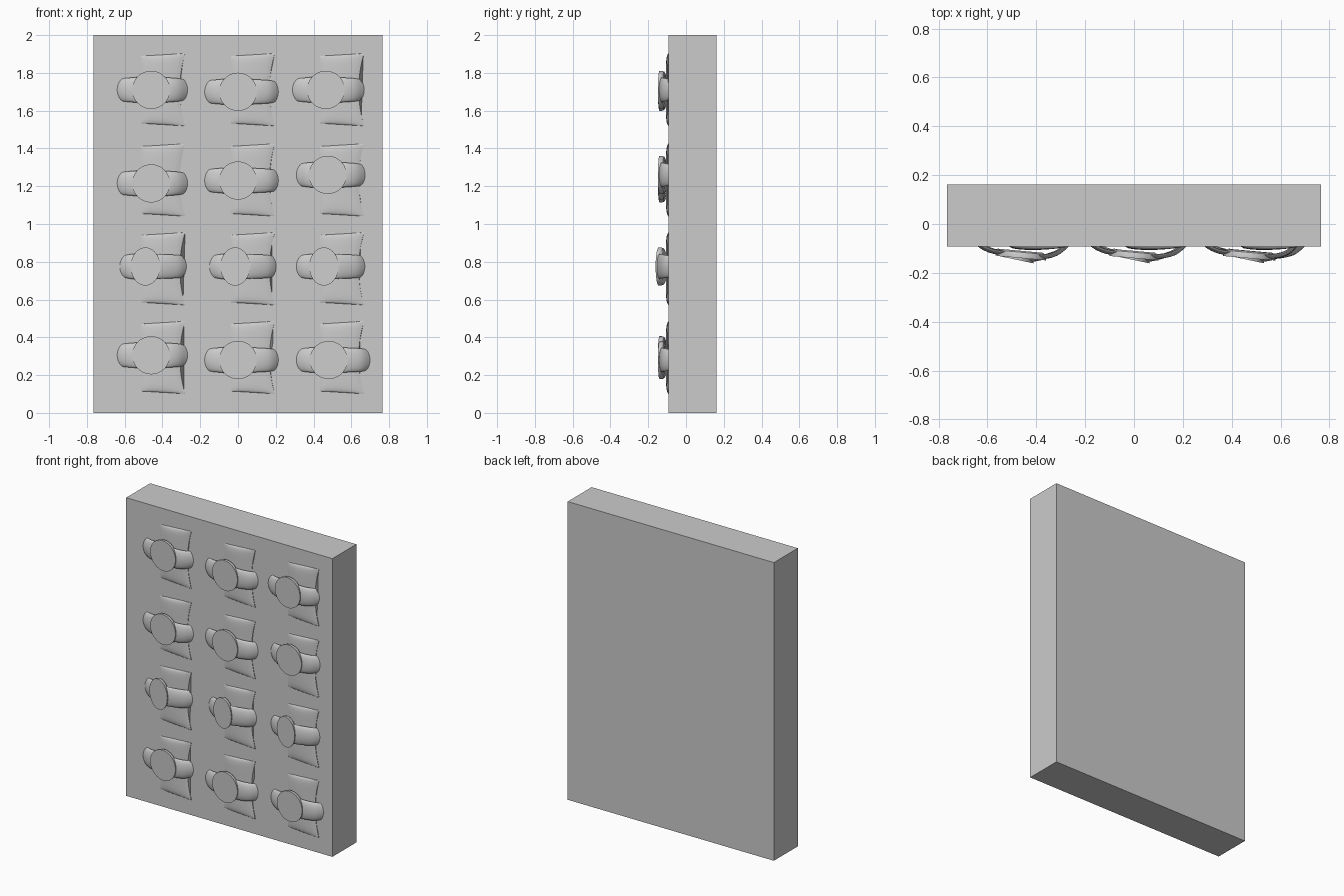
import bpy, bmesh, math

if "Cube" in bpy.data.objects:
    bpy.data.objects.remove(bpy.data.objects["Cube"])

FRONT = -0.092   # front plane of the board


def make(name, rings, closed=True, caps=True, angle=35):
    """Loft a list of equal-length point rings into a smooth-shaded object."""
    bm = bmesh.new()
    vs = [[bm.verts.new(p) for p in r] for r in rings]
    n = len(vs[0])
    for a, b in zip(vs, vs[1:]):
        for i in range(n if closed else n - 1):
            j = (i + 1) % n
            bm.faces.new((a[i], a[j], b[j], b[i]))
    if caps:
        bm.faces.new(vs[0])
        bm.faces.new(vs[-1])
    bmesh.ops.recalc_face_normals(bm, faces=bm.faces)
    me = bpy.data.meshes.new(name)
    bm.to_mesh(me)
    bm.free()
    ob = bpy.data.objects.new(name, me)
    bpy.context.collection.objects.link(ob)
    bpy.ops.object.select_all(action='DESELECT')
    ob.select_set(True)
    bpy.context.view_layer.objects.active = ob
    bpy.ops.object.shade_smooth_by_angle(angle=math.radians(angle))
    return ob


def spline(pts, t):
    """Catmull-Rom interpolation of (x, y, half height) stations."""
    s = min(int(t), len(pts) - 2)
    f = t - s
    p = [pts[max(0, min(len(pts) - 1, s + k))] for k in (-1, 0, 1, 2)]
    return [0.5 * (2 * b + (c - a) * f + (2 * a - 5 * b + 4 * c - d) * f * f
                   + (3 * b - a - 3 * c + d) * f ** 3) for a, b, c, d in zip(*p)]


def cushion(cx, cz):
    # tilted pillow: left side sinks into the board, right side is pinched
    rings = []
    n, m = 14, 24
    for i in range(n + 1):
        s = i / n
        front, back = [], []
        for j in range(m + 1):
            v = math.sin(math.pi / 2 * (2 * j / m - 1))
            right = 0.167 + 0.028 * abs(v) ** 2
            x = -0.037 + s * (right + 0.037)
            z = v * (0.178 + 0.014 * s)
            edge = max(0, 1 - v ** 8) ** 0.5
            h = 0.003 * s + 0.013 * edge * max(0, math.sin(math.pi * s ** 0.8)) ** 0.6
            front.append((cx + x, FRONT - h, cz + z))
            back.append((cx + x, FRONT + 0.01, cz + z))
        rings.append(front + back[::-1])
    make("cushion", rings, angle=50)


def watch(x, z, left, right, rx, y0, y1):
    # strap: arched band with a convex outer side, ends buried in the board
    st = [(left, FRONT + 0.006, 0.054), (left + 0.035, -0.109, 0.061),
          (x - rx, y0 + 0.006, 0.066), (x, (y0 + y1) / 2 + 0.008, 0.075),
          (x + rx * 0.9, y1 + 0.006, 0.066),
          (right - 0.05, -0.127, 0.061), (right, FRONT + 0.006, 0.052)]
    rings = []
    for k in range((len(st) - 1) * 5 + 1):
        px, py, h = spline(st, k / 5)
        outer = []
        for a in range(13):
            c = a / 6 - 1
            zz = math.sin(c * math.pi / 2)
            outer.append((px - 0.008 * zz * zz * (1 if px > x else -1),
                          py + 0.016 * (1 - math.sqrt(max(0, 1 - zz * zz))), z + h * zz))
        inner = [(px, py + 0.020, z + h * 0.9 * q) for q in (0.9, 0, -0.9)]
        rings.append(outer + inner)
    make("watch_strap", rings, angle=40)

    # case: flat tilted round face with sides running back to the strap
    slope = (y1 - y0) / (2 * rx)
    rings = []
    for scale, depth in ((1, 0), (1.0, 0.012), (0.96, 0.024), (0.86, 0.030)):
        rings.append([(x + rx * scale * math.cos(a),
                       (y0 + y1) / 2 + slope * rx * scale * math.cos(a) + depth,
                       z + 0.101 * scale * math.sin(a))
                      for a in (2 * math.pi * i / 40 for i in range(40))])
    make("watch_case", rings)


# display board
bpy.ops.mesh.primitive_cube_add(size=1, location=(0, (FRONT + 0.161) / 2, 1))
board = bpy.context.object
board.name = "display_board"
board.scale = (1.53, 0.161 - FRONT, 2)

# cushions in a 3 x 4 grid
for cz in (0.293, 0.763, 1.233, 1.711):
    for cx in (-0.475, 0, 0.472):
        cushion(cx, cz)

# watches: centre x, centre z, strap left, strap right
rows = [
    [(-0.46, 0.305, -0.648, -0.26), (0, 0.28, -0.185, 0.22), (0.48, 0.28, 0.3, 0.705)],
    [(-0.49, 0.775, -0.635, -0.267), (-0.015, 0.775, -0.16, 0.208), (0.455, 0.775, 0.3, 0.678)],
    [(-0.46, 1.215, -0.648, -0.26), (0, 1.23, -0.185, 0.22), (0.475, 1.26, 0.3, 0.68)],
    [(-0.46, 1.71, -0.648, -0.26), (0, 1.70, -0.185, 0.22), (0.465, 1.71, 0.28, 0.675)],
]
for r, row in enumerate(rows):
    for w in row:
        if r == 1:
            watch(*w, 0.078, -0.128, -0.161)
        else:
            watch(*w, 0.1, -0.131, -0.149)
